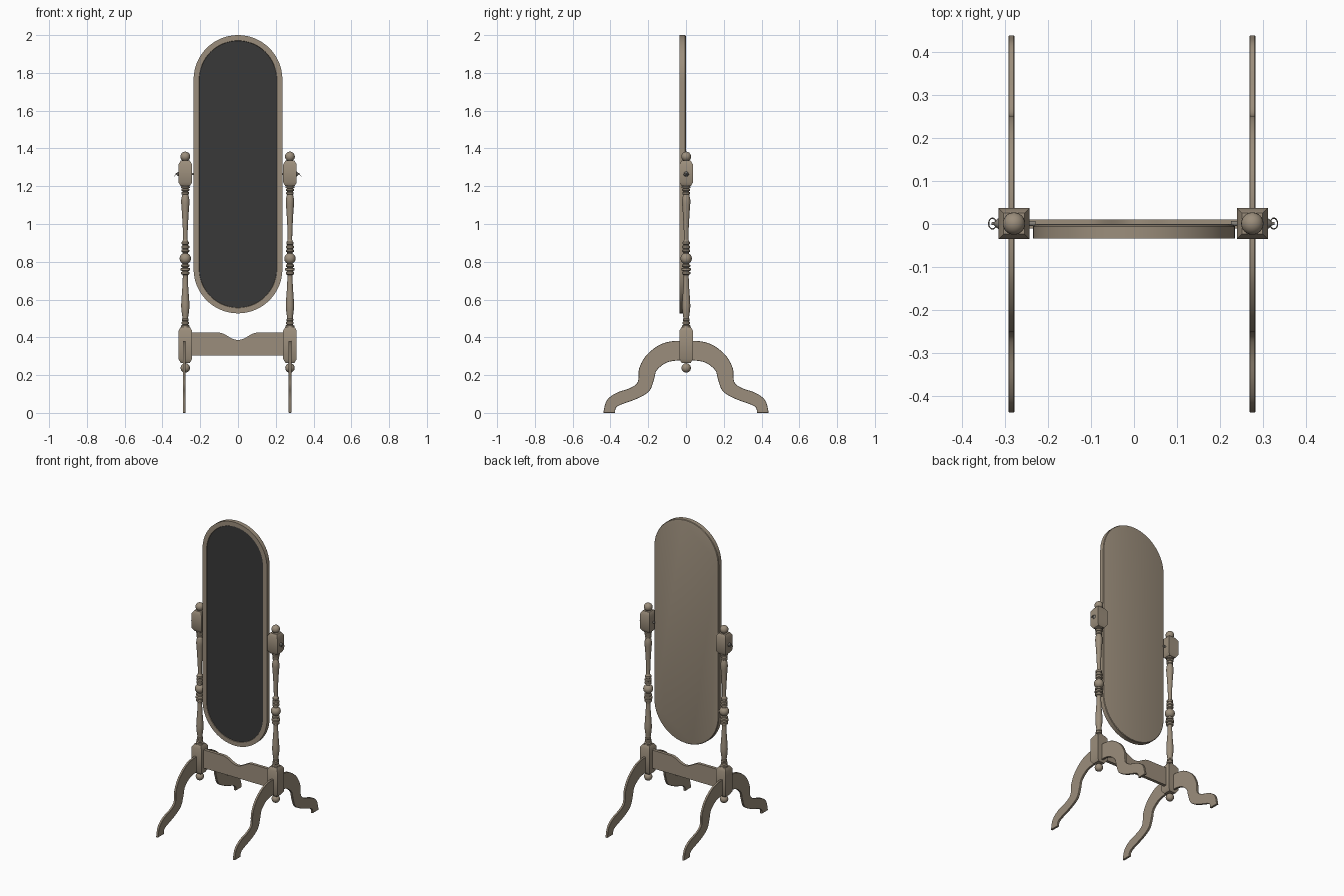
import bpy, bmesh, math
from mathutils import Matrix, Vector

if "Cube" in bpy.data.objects:
    bpy.data.objects.remove(bpy.data.objects["Cube"])


def material(name, rgb):
    m = bpy.data.materials.new(name)
    m.diffuse_color = (*rgb, 1)
    m.use_nodes = True
    m.node_tree.nodes["Principled BSDF"].inputs["Base Color"].default_value = m.diffuse_color
    return m


WOOD = material("brown wood", (0.33, 0.27, 0.20))
GLASS = material("dark mirror glass", (0.04, 0.04, 0.04))
METAL = material("dull metal", (0.24, 0.22, 0.19))


def finish(bm, name, mat, angle=35):
    bmesh.ops.recalc_face_normals(bm, faces=bm.faces)
    me = bpy.data.meshes.new(name)
    bm.to_mesh(me)
    bm.free()
    me.materials.append(mat)
    me.shade_smooth()
    me.set_sharp_from_angle(angle=math.radians(angle))
    ob = bpy.data.objects.new(name, me)
    bpy.context.collection.objects.link(ob)
    return ob


def loft(loops, name, mat, matrix=None, angle=35):
    """Skin a list of equal closed loops and cap both ends."""
    bm = bmesh.new()
    rows = [[bm.verts.new(p) for p in loop] for loop in loops]
    n = len(rows[0])
    for a, b in zip(rows, rows[1:]):
        for i in range(n):
            bm.faces.new((a[i], a[(i + 1) % n], b[(i + 1) % n], b[i]))
    bm.faces.new(rows[0])
    bm.faces.new(rows[-1])
    if matrix:
        bm.transform(matrix)
    return finish(bm, name, mat, angle)


def lathe(profile, name, mat, matrix, sides=24):
    """Turn (radius, z) pairs; four sides gives a square block of that half width."""
    k, off = (math.sqrt(2), math.pi / 4) if sides == 4 else (1, 0)
    loops = [[(k * r * math.cos(off + 2 * math.pi * i / sides),
               k * r * math.sin(off + 2 * math.pi * i / sides), z)
              for i in range(sides)] for r, z in profile]
    return loft(loops, name, mat, matrix)


def ball(z, r, n=10, trim=0.12):
    return [(r * math.sin(t), z - r * math.cos(t))
            for t in (trim + (math.pi - 2 * trim) * i / n for i in range(n + 1))]


def ring(z, r, h, neck=0.015):
    return [(neck, z - h), (r, z - h * 0.6), (r, z + h * 0.6), (neck, z + h)]


def smooth(points, steps=5):
    """Catmull-Rom curve through points."""
    pts = [Vector(p) for p in points]
    pts = [pts[0]] + pts + [pts[-1]]
    out = []
    for a, b, c, d in zip(pts, pts[1:], pts[2:], pts[3:]):
        for s in range(steps):
            t = s / steps
            out.append(0.5 * (2 * b + (c - a) * t + (2 * a - 5 * b + 4 * c - d) * t * t
                              + (3 * b - a - 3 * c + d) * t ** 3))
    return out + [pts[-1]]


# Mirror frame and glass: concentric stadium outlines
def stadium(r, y, n=32):
    pts = []
    for centre, start in ((1.765, 0), (0.762, math.pi)):
        for i in range(n + 1):
            a = start + math.pi * i / n
            pts.append((r * math.cos(a), y, centre + r * math.sin(a)))
    return pts


loft([stadium(r, y) for r, y in ((0.225, 0.0), (0.232, -0.002), (0.235, -0.006),
                                 (0.235, -0.034), (0.206, -0.034), (0.204, -0.029))],
     "mirror_frame", WOOD)
loft([stadium(0.2045, -0.028), stadium(0.2045, -0.031)], "mirror_glass", GLASS)

# Turned post with a ball at each end
post = (ball(0.238, 0.025) + [(0.017, 0.27), (0.017, 0.445)]
        + ring(0.458, 0.023, 0.008) + ring(0.476, 0.020, 0.008) + ring(0.493, 0.018, 0.007)
        + smooth([(0.015, 0.505), (0.021, 0.55), (0.021, 0.59), (0.016, 0.66), (0.013, 0.725)])
        + ring(0.740, 0.022, 0.009) + ring(0.760, 0.025, 0.009) + ring(0.779, 0.022, 0.008)
        + ball(0.817, 0.030, trim=0.5)
        + ring(0.858, 0.021, 0.008) + ring(0.878, 0.021, 0.009) + ring(0.899, 0.019, 0.009)
        + smooth([(0.012, 0.915), (0.013, 0.97), (0.018, 1.06), (0.022, 1.12), (0.017, 1.152)])
        + ring(1.163, 0.020, 0.008) + ring(1.181, 0.021, 0.008) + ring(1.195, 0.024, 0.006)
        + [(0.015, 1.21), (0.015, 1.335)] + ball(1.357, 0.026))

# One half of the cabriole leg outline, outer edge then inner edge (y, z)
outer = smooth([(0.0, 0.38), (0.07, 0.38), (0.14, 0.36), (0.21, 0.305), (0.248, 0.235),
                (0.255, 0.165), (0.295, 0.132), (0.37, 0.105), (0.42, 0.065), (0.438, 0.0)])
inner = smooth([(0.375, 0.0), (0.362, 0.035), (0.26, 0.075), (0.195, 0.115), (0.17, 0.175),
                (0.155, 0.225), (0.105, 0.265), (0.05, 0.277), (0.0, 0.277)])


def leg_pair(x):
    half = outer + inner
    outline = half + [Vector((-p[0], p[1])) for p in reversed(half[1:-1])]
    bm = bmesh.new()
    face = bm.faces.new([bm.verts.new((x - 0.007, p[0], p[1])) for p in outline])
    new = bmesh.ops.extrude_face_region(bm, geom=[face])["geom"]
    bmesh.ops.translate(bm, vec=(0.014, 0, 0),
                        verts=[v for v in new if isinstance(v, bmesh.types.BMVert)])
    ob = finish(bm, "curved_legs", WOOD)
    bev = ob.modifiers.new("soft edges", "BEVEL")
    bev.width, bev.segments, bev.limit_method = 0.0015, 1, "ANGLE"
    bev.angle_limit = math.radians(60)


for side in (-1, 1):
    x = side * 0.277 - 0.002
    at = Matrix.Translation((x, 0.001, 0))
    lathe(post, "turned_post", WOOD, at)
    for z0, z1, name in ((0.265, 0.455, "lower_block"), (1.20, 1.335, "upper_block")):
        lathe([(0.024, z0), (0.036, z0 + 0.02), (0.036, z1 - 0.02), (0.024, z1)],
              name, WOOD, at, 4)
    leg_pair(-0.285 if side < 0 else 0.275)

    # Pivot pin through the block, with a small tilted pull ring
    turn = Matrix.Translation((x, 0.001, 1.265)) @ Matrix.Rotation(side * math.pi / 2, 4, "Y")
    lathe([(0.006, -0.05), (0.006, 0.034), (0.013, 0.035), (0.010, 0.040), (0.004, 0.046),
           (0.003, 0.052)], "pivot_knob", METAL, turn, 16)
    bpy.ops.mesh.primitive_torus_add(major_radius=0.0125, minor_radius=0.0015,
                                     major_segments=24, minor_segments=6,
                                     location=(x + side * 0.050, 0.001, 1.262),
                                     rotation=(0, side * math.radians(45), 0))
    pull = bpy.context.object
    pull.name = "pull_ring"
    pull.data.materials.append(METAL)
    pull.data.shade_smooth()

# Stretcher board with a curved dip in the top edge
dip = [(0.105 * t / 12, 0.4055 - 0.0195 * math.cos(math.pi * abs(t) / 12)) for t in range(-12, 13)]
edge = [(-0.25, 0.305), (-0.25, 0.425)] + dip + [(0.25, 0.425), (0.25, 0.305)]
loft([[(px, y, pz) for px, pz in edge] for y in (-0.01, 0.01)], "stretcher_board", WOOD)
